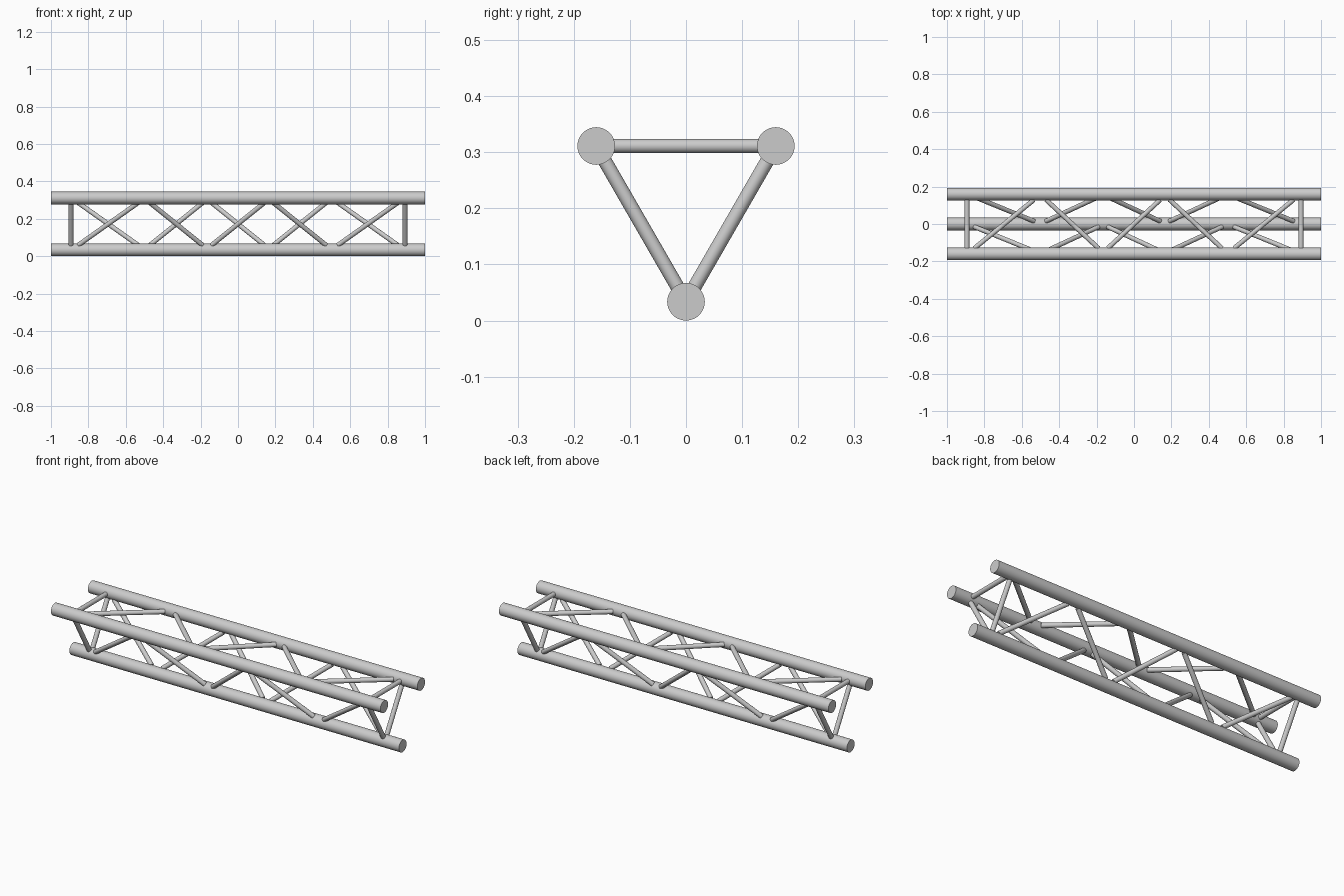
import bpy
import math
from mathutils import Vector

cube = bpy.data.objects.get("Cube")
if cube:
    bpy.data.objects.remove(cube, do_unlink=True)

CHORD_R, BRACE_R = 0.0335, 0.0125
FRAME_X = 0.893

metal = bpy.data.materials.new("light_grey_metal")
metal.use_nodes = True
grey = (0.6, 0.6, 0.6, 1)
metal.diffuse_color = grey
metal.node_tree.nodes["Principled BSDF"].inputs["Base Color"].default_value = grey


def tube(name, a, b, radius, sides):
    """Closed round bar from point a to point b."""
    a, b = Vector(a), Vector(b)
    axis = b - a
    bpy.ops.mesh.primitive_cylinder_add(
        vertices=sides, radius=radius, depth=axis.length, location=(a + b) / 2,
        rotation=axis.to_track_quat('Z', 'Y').to_euler())
    bar = bpy.context.object
    bar.name = name
    bar.data.materials.append(metal)
    bpy.ops.object.shade_smooth_by_angle(angle=math.radians(40))


# Chord centres in the y-z section
chords = {
    "bottom": Vector((0, 0, CHORD_R)),
    "front": Vector((0, -0.16, 0.311)),
    "back": Vector((0, 0.16, 0.311)),
}

# Main chords
for name, centre in chords.items():
    tube(name + "_chord", centre - Vector((1, 0, 0)), centre + Vector((1, 0, 0)), CHORD_R, 48)

# Each side of the triangle: first chord, second chord
sides = {
    "top": ("front", "back"),
    "front_side": ("bottom", "front"),
    "back_side": ("back", "bottom"),
}
# Start and end of each diagonal along the length
spans = [(-0.853, -0.535), (-0.47, -0.19), (-0.14, 0.14), (0.19, 0.47), (0.535, 0.853)]

for side, (first, second) in sides.items():
    p, q = chords[first], chords[second]
    inset = (q - p).normalized() * (CHORD_R - 0.003)
    p, q = p + inset, q - inset

    # End frame struts
    for end, x in (("right", -FRAME_X), ("left", FRAME_X)):
        offset = Vector((x, 0, 0))
        tube(f"{side}_{end}_strut", p + offset, q + offset, BRACE_R, 24)

    # Zigzag diagonals
    for i, (x0, x1) in enumerate(spans):
        start, finish = (p, q) if i % 2 == 0 else (q, p)
        tube(f"{side}_diagonal_{i + 1}", start + Vector((x0, 0, 0)),
             finish + Vector((x1, 0, 0)), BRACE_R, 24)
